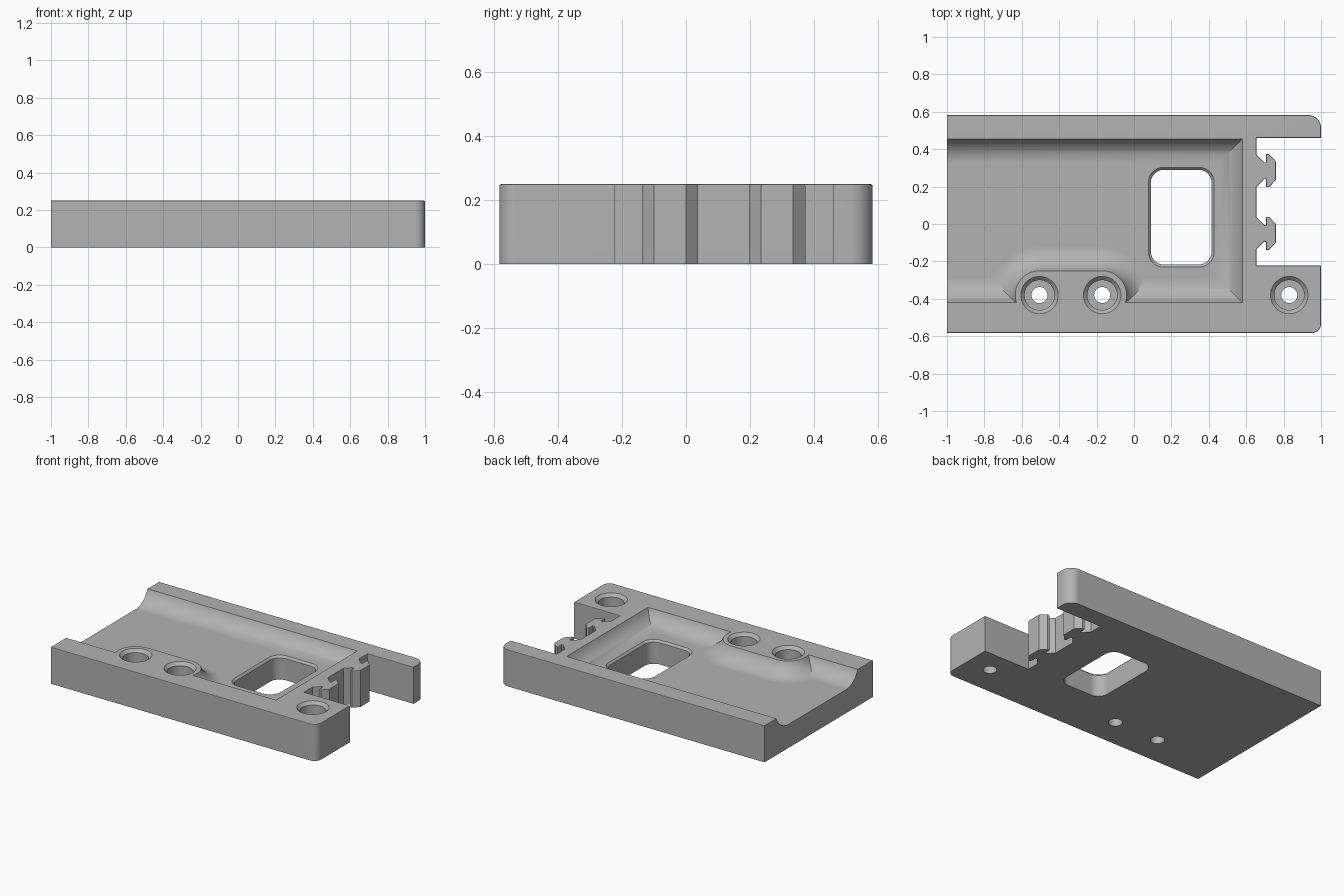
import bpy, bmesh
from math import sin, cos, asin, pi, radians

cube = bpy.data.objects.get("Cube")
if cube:
    bpy.data.objects.remove(cube)

HEIGHT, FLOOR = 0.25, 0.16
HOLES = (-0.505, -0.17, 0.83)
HOLE_Y = -0.38

grey = bpy.data.materials.new("plain grey")
grey.use_nodes = True
grey.diffuse_color = (0.45, 0.45, 0.45, 1)
grey.node_tree.nodes["Principled BSDF"].inputs["Base Color"].default_value = (0.45, 0.45, 0.45, 1)


def arc(cx, cy, r, a, b, n=10):
    return [(cx + r * cos(a + (b - a) * i / n), cy + r * sin(a + (b - a) * i / n))
            for i in range(n + 1)]


def rounded_rect(x0, x1, y0, y1, r):
    return (arc(x1 - r, y1 - r, r, 0, pi / 2) + arc(x0 + r, y1 - r, r, pi / 2, pi)
            + arc(x0 + r, y0 + r, r, pi, 1.5 * pi) + arc(x1 - r, y0 + r, r, 1.5 * pi, 2 * pi))


def loft(name, rings):
    """Solid through (outline, z) rings that share one point count."""
    bm = bmesh.new()
    loops = [[bm.verts.new((x, y, z)) for x, y in pts] for pts, z in rings]
    for a, b in zip(loops, loops[1:]):
        for i in range(len(a)):
            j = (i + 1) % len(a)
            bm.faces.new((a[i], a[j], b[j], b[i]))
    bm.faces.new(loops[0])
    bm.faces.new(loops[-1])
    bmesh.ops.recalc_face_normals(bm, faces=bm.faces)
    me = bpy.data.meshes.new(name)
    bm.to_mesh(me)
    bm.free()
    me.materials.append(grey)
    ob = bpy.data.objects.new(name, me)
    bpy.context.collection.objects.link(ob)
    return ob


def cut(target, cutter):
    cutter.hide_render = True
    mod = target.modifiers.new("cut", 'BOOLEAN')
    mod.operation, mod.solver, mod.object = 'DIFFERENCE', 'EXACT', cutter
    bpy.context.view_layer.objects.active = target
    bpy.ops.object.modifier_apply(modifier=mod.name)
    bpy.data.objects.remove(cutter)


# Plate outline with two arms and two hooked teeth in the end notch
def hook(cy):
    half = [(0.655, 0.085), (0.695, 0.045), (0.706, 0.045), (0.706, 0.088),
            (0.722, 0.088), (0.758, 0.05)]
    return [(x, cy - y) for x, y in half] + [(x, cy + y) for x, y in reversed(half)]


outline = [(-1, -0.583)] + arc(0.95, -0.533, 0.05, -pi / 2, 0, 8)
outline += [(1, -0.223), (0.655, -0.223)] + hook(-0.05) + hook(0.285)
outline += [(0.655, 0.46), (1, 0.46)] + arc(0.93, 0.513, 0.07, 0, pi / 2, 8) + [(-1, 0.583)]
plate = loft("plate", [(outline, 0), (outline, HEIGHT)])

# Small rounding of the top rim, except at the open end
bm = bmesh.new()
bm.from_mesh(plate.data)
rim = [e for e in bm.edges if all(v.co.z > 0.2 for v in e.verts)
       and not all(v.co.x < -0.99 for v in e.verts)]
bmesh.ops.bevel(bm, geom=rim, offset=0.006, segments=2, profile=0.5, affect='EDGES')
bm.to_mesh(plate.data)
bm.free()


# Pocket outline moved inward by o, stepping around the screw boss
def pocket(o):
    r, y = 0.13 + o, -0.42 + o
    a = asin((y - HOLE_Y) / r)
    pts = [(-1.1, 0.455 - o), (-1.1, y)]
    pts += arc(HOLES[0], HOLE_Y, r, pi - a, pi / 2, 16)
    pts += arc(HOLES[1], HOLE_Y, r, pi / 2, a, 16)
    return pts + [(0.58 - o, y), (0.58 - o, 0.455 - o)]


# Coved pocket walls, tangent to the floor
width, depth = 0.13, HEIGHT - FLOOR
radius = (width ** 2 + depth ** 2) / (2 * depth)
start = asin(width / radius)
rings = [(pocket(0), 0.35)]
for i in range(13):
    t = start * (1 - i / 12)
    rings.append((pocket(width - radius * sin(t)), FLOOR + radius * (1 - cos(t))))
cut(plate, loft("pocket_cutter", rings))

# Window through the floor, with a chamfered rim
inner = rounded_rect(0.09, 0.415, -0.217, 0.29, 0.07)
outer = rounded_rect(0.077, 0.428, -0.23, 0.303, 0.08)
cut(plate, loft("window_cutter", [(inner, -0.1), (inner, FLOOR - 0.013),
                                  (outer, FLOOR), (outer, 0.35)]))

# Counterbored screw holes
for x in HOLES:
    steps = [(0.043, -0.1), (0.043, 0.1), (0.08, 0.1), (0.08, HEIGHT - 0.02),
             (0.1, HEIGHT), (0.1, 0.35)]
    cut(plate, loft("hole_cutter", [(arc(x, HOLE_Y, r, 0, 2 * pi * 39 / 40, 39), z)
                                    for r, z in steps]))

# Smooth curves, crisp edges
bpy.ops.object.select_all(action='DESELECT')
plate.select_set(True)
bpy.context.view_layer.objects.active = plate
bpy.ops.object.shade_smooth_by_angle(angle=radians(30))
weighted = plate.modifiers.new("weighted normals", 'WEIGHTED_NORMAL')
weighted.keep_sharp = True
